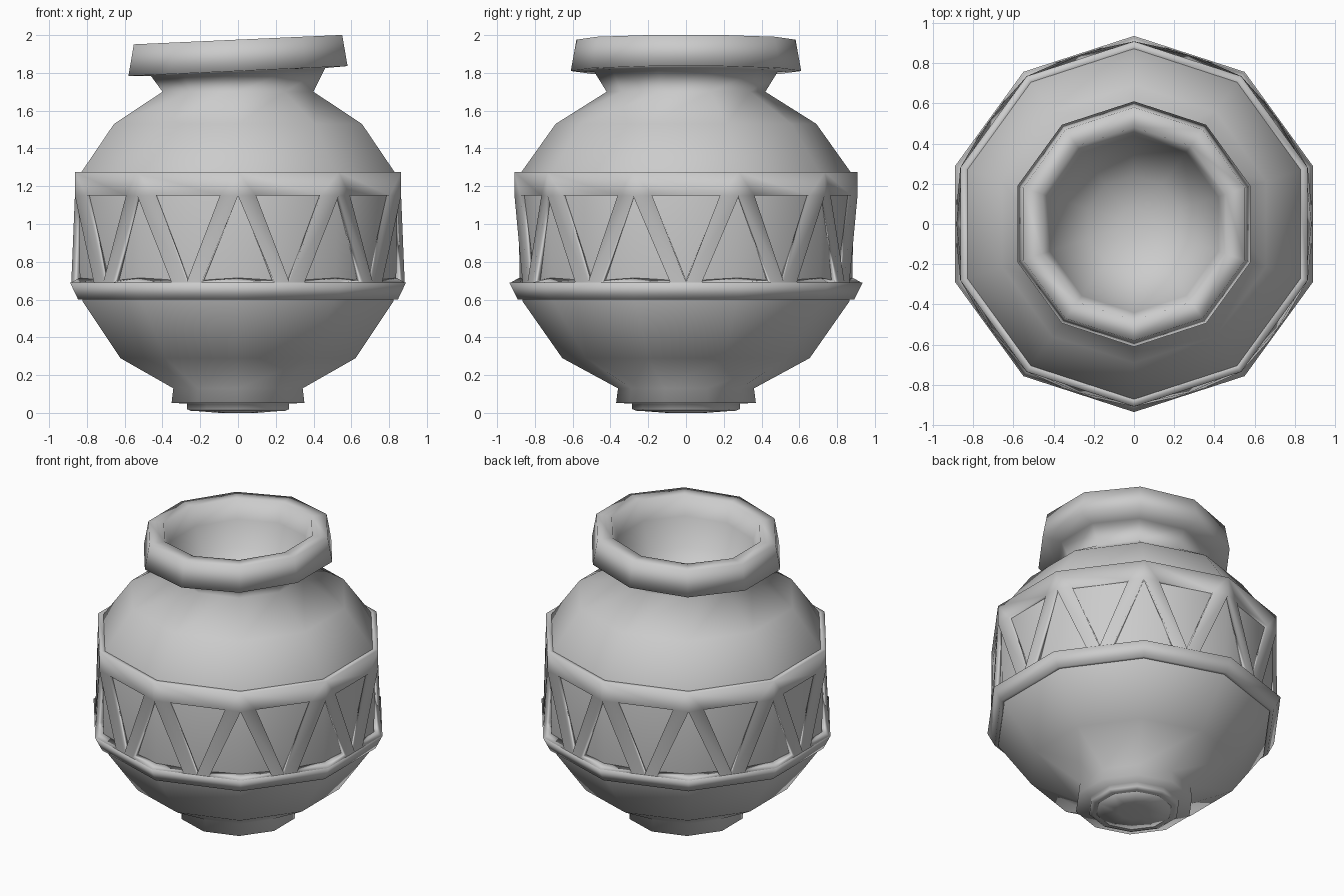
import bpy, bmesh, math

if "Cube" in bpy.data.objects:
    bpy.data.objects.remove(bpy.data.objects["Cube"])

N = 10          # sides of the pot
TILT = 0.045    # sideways slope of the rim


def ring_point(r, k):
    a = math.radians(90 + 360 / N * k)
    return r * math.cos(a), r * math.sin(a)


def finish(name, bm, angle):
    bmesh.ops.remove_doubles(bm, verts=bm.verts, dist=1e-4)
    bmesh.ops.recalc_face_normals(bm, faces=bm.faces)
    me = bpy.data.meshes.new(name)
    bm.to_mesh(me)
    bm.free()
    ob = bpy.data.objects.new(name, me)
    bpy.context.collection.objects.link(ob)
    bpy.ops.object.select_all(action='DESELECT')
    ob.select_set(True)
    bpy.context.view_layer.objects.active = ob
    bpy.ops.object.shade_smooth_by_angle(angle=math.radians(angle))
    return ob


def lathe(name, profile, closed=False, tilt_above=9, angle=130):
    """Revolve (radius, z) points into a ten-sided form."""
    bm = bmesh.new()
    rings = []
    for r, z in profile:
        ring = []
        for k in range(N):
            x, y = ring_point(r, k)
            ring.append(bm.verts.new((x, y, z + (TILT * x if z > tilt_above else 0))))
        rings.append(ring)
    pairs = list(zip(rings, rings[1:]))
    if closed:
        pairs.append((rings[-1], rings[0]))
    for a, b in pairs:
        for k in range(N):
            j = (k + 1) % N
            bm.faces.new((a[k], a[j], b[j], b[k]))
    if not closed:
        bm.faces.new(rings[0])
        bm.faces.new(rings[-1])
    return finish(name, bm, angle)


# Vessel: foot, belly, recessed waist, shoulder, neck, tilted rim, inner bowl
lathe("vessel", [
    (0.26, 0.01), (0.285, 0.02), (0.285, 0.05), (0.37, 0.052), (0.36, 0.13),
    (0.655, 0.29), (0.865, 0.59), (0.88, 0.69), (0.885, 0.95), (0.885, 1.20),
    (0.875, 1.27), (0.69, 1.53), (0.42, 1.70), (0.485, 1.805),
    (0.61, 1.81), (0.58, 1.976), (0.48, 1.976),
    (0.44, 1.85), (0.37, 1.68), (0.24, 1.56), (0.08, 1.52)], tilt_above=1.75)

# Small pad that the foot stands on
lathe("foot_pad", [(0.10, 0.0), (0.25, 0.011), (0.25, 0.03), (0.10, 0.03)])

# Ledge under the openwork band
lathe("band_ledge", [
    (0.84, 0.60), (0.89, 0.60), (0.935, 0.69), (0.87, 0.69)], closed=True)

# Zigzag band: struts from each corner down to the middle of each side
R_TOP, R_LOW = 0.908, 0.928
TOP, HEAD, SILL, LOW = 1.275, 1.15, 0.69, 0.64
panels = [
    [(-1, HEAD), (-.64, HEAD), (.64, HEAD), (1, HEAD), (1, TOP), (-1, TOP)],
    [(-1, HEAD), (-.29, SILL), (0, SILL), (-.64, HEAD)],
    [(1, HEAD), (.64, HEAD), (0, SILL), (.29, SILL)],
    [(-1, LOW), (1, LOW), (1, SILL), (.29, SILL), (0, SILL), (-.29, SILL), (-1, SILL)],
]


def band_radius(z):
    if z < SILL:
        return 0.90
    return R_TOP if z >= HEAD else R_LOW


bm = bmesh.new()
for k in range(N):
    for panel in panels:
        vs = []
        for u, z in panel:
            r, t = band_radius(z), (u + 1) / 2
            (x0, y0), (x1, y1) = ring_point(r, k), ring_point(r, k + 1)
            vs.append(bm.verts.new((x0 + (x1 - x0) * t, y0 + (y1 - y0) * t, z)))
        bm.faces.new(vs)
band = finish("zigzag_band", bm, 60)
mod = band.modifiers.new("thickness", 'SOLIDIFY')
mod.thickness = 0.05
facing = sum(p.normal.dot(p.center) for p in band.data.polygons)
mod.offset = -1 if facing > 0 else 1
